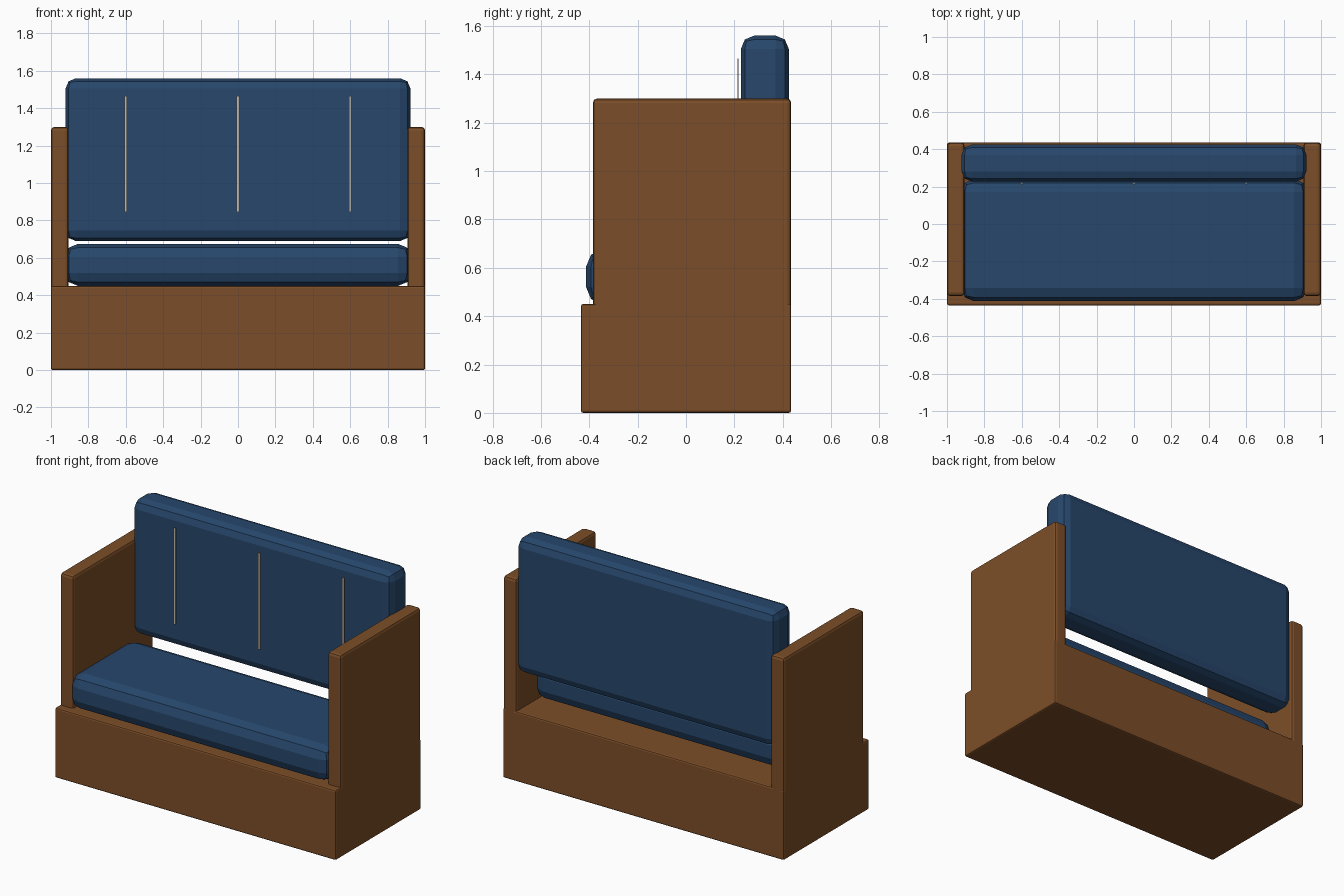
import bpy

if "Cube" in bpy.data.objects:
    bpy.data.objects.remove(bpy.data.objects["Cube"])


def material(name, rgb):
    m = bpy.data.materials.new(name)
    m.diffuse_color = (*rgb, 1)
    m.use_nodes = True
    m.node_tree.nodes["Principled BSDF"].inputs["Base Color"].default_value = m.diffuse_color
    return m


wood = material("brown wood", (0.2, 0.076, 0.021))
fabric = material("blue fabric", (0.02, 0.063, 0.15))
thread = material("beige piping", (0.55, 0.5, 0.41))


def box(name, x, y, z, mat, bevel=0, segments=2):
    """Box between (min, max) ranges, with optional faceted rounded edges."""
    bpy.ops.mesh.primitive_cube_add(size=1, location=[sum(r) / 2 for r in (x, y, z)])
    o = bpy.context.object
    o.name = name
    o.scale = [r[1] - r[0] for r in (x, y, z)]
    bpy.ops.object.transform_apply(location=False, rotation=False, scale=True)
    o.data.materials.append(mat)
    if bevel:
        b = o.modifiers.new("rounded edges", "BEVEL")
        b.width = bevel
        b.segments = segments
    return o


# Solid plinth
box("base", (-1, 1), (-0.435, 0.435), (0, 0.45), wood, 0.01)

# Side panels, set into the plinth
for side, s in (("left", -1), ("right", 1)):
    xs = sorted((s * 0.905, s * 1.0))
    box(side + "_arm", xs, (-0.385, 0.435), (0.2, 1.3), wood, 0.018)

# Cushions
box("seat_cushion", (-0.925, 0.925), (-0.413, 0.24), (0.45, 0.675), fabric, 0.07)
box("back_cushion", (-0.922, 0.922), (0.227, 0.425), (0.69, 1.56), fabric, 0.055)

# Thin vertical piping strips just in front of the back cushion
for i, x in enumerate((-0.6, 0, 0.6)):
    box(f"piping_{i + 1}", (x - 0.007, x + 0.007), (0.212, 0.218), (0.845, 1.465), thread)
